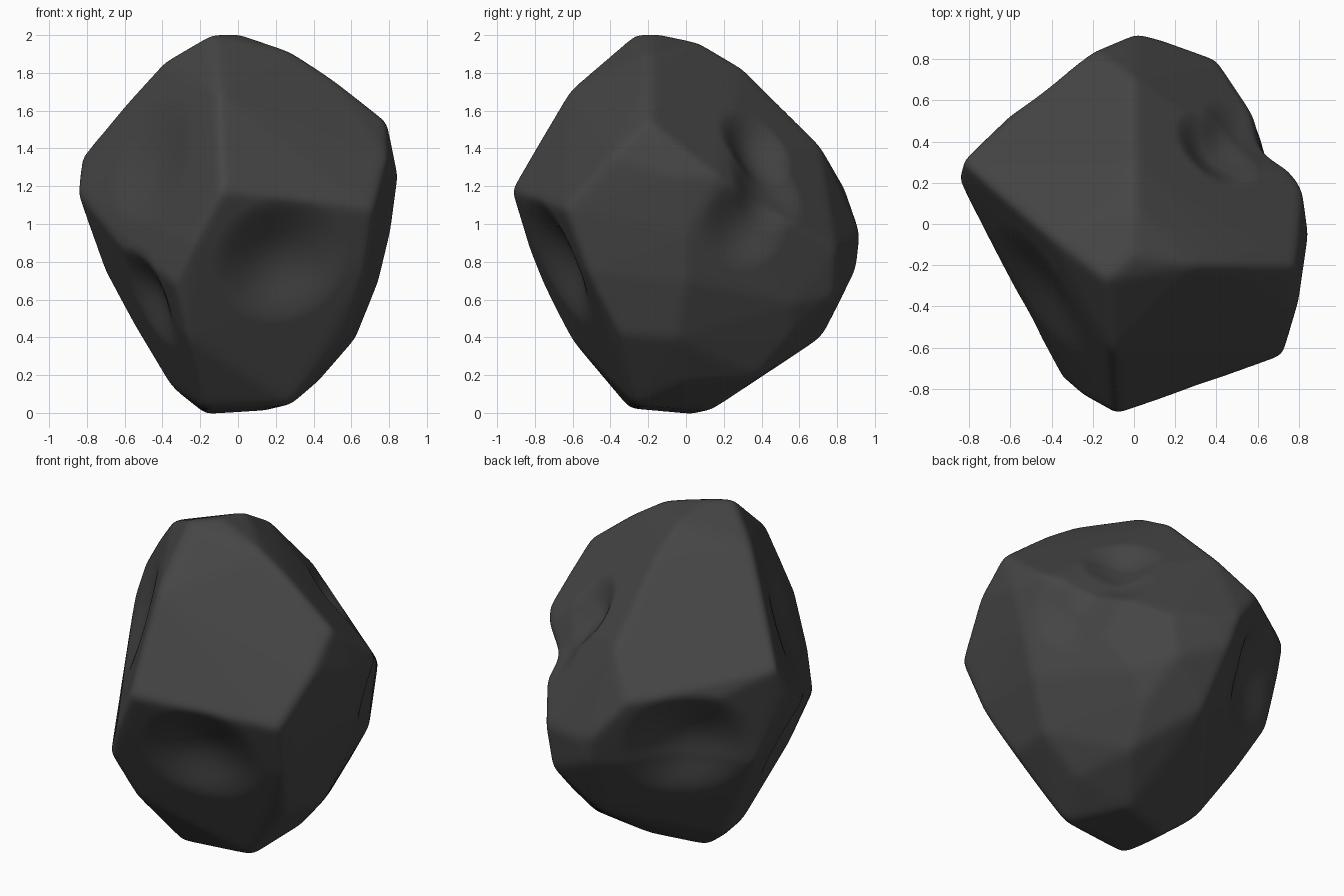
import bpy
import bmesh
from mathutils import Vector
from mathutils.bvhtree import BVHTree

cube = bpy.data.objects.get("Cube")
if cube:
    bpy.data.objects.remove(cube, do_unlink=True)

CENTRE = Vector((0, 0, 1))
WEAR_ALLOWANCE = 1.008  # corners start a little proud, then are worn back

# Ridges between the broad cleaved faces of the boulder
RIDGES = {
    "crest_to_front": [(-.14, -.27, 2), (0, -.15, 2), (-.11, -.62, 1.7), (-.09, -.925, 1.18)],
    "crest_to_left": [(.3, -.2, 1.9), (.5, -.2, 1.77), (.78, -.2, 1.55), (.84, -.05, 1.25)],
    "crest_to_right": [(-.4, -.07, 1.85), (-.6, .1, 1.63), (-.83, .3, 1.35), (-.85, .22, 1.17)],
    "crest_to_back": [(0, .08, 1.95), (0, .3, 1.82), (0, .7, 1.42), (-.19, .84, 1.18), (0, .92, .95)],
    "front_left_corner": [(.79, -.4, 1.35), (.72, -.64, 1.08), (.67, -.52, .75), (.58, -.35, .42)],
    "front_right_corner": [(-.24, -.84, .9), (-.34, -.75, .69), (-.27, -.61, .4), (-.63, -.2, .9)],
    "left_flank": [(.81, .17, 1.25), (.8, 0, .95), (.74, 0, .7), (.62, -.05, .4), (.42, 0, .17)],
    "right_flank": [(-.7, .3, .75), (-.55, .23, .47), (-.36, .13, .15), (-.6, .52, 1.2)],
    "back_corner": [(.4, .79, .87), (.15, .88, .9), (.05, .9, .77), (.1, .72, .41)],
    "back_chips": [(.36, .78, .62), (.49, .57, .58), (.4, .55, .4), (.35, .38, .2)],
    "foot": [(-.18, -.3, .03), (.28, -.27, .05), (-.17, .04, 0), (.15, .13, .02)],
}

# Scooped hollows: position, reach, depth
HOLLOWS = [
    ((.24, -.72, .8), .38, .09),
    ((-.48, -.33, 1.35), .38, .04),
    ((-.46, -.32, .62), .3, .07),
    ((-.4, .56, .87), .4, .11),
    ((.42, .38, 1.42), .25, .08),
    ((.55, .42, 1.2), .27, .06),
    ((.62, .28, 1.0), .26, .05),
]


def make_hull_tree():
    """Return a ray-castable convex hull of all the ridge points."""
    hull = bmesh.new()
    for ridge in RIDGES.values():
        for point in ridge:
            hull.verts.new(CENTRE + (Vector(point) - CENTRE) * WEAR_ALLOWANCE)
    bmesh.ops.convex_hull(hull, input=hull.verts[:])
    loose = [v for v in hull.verts if not v.link_faces]
    bmesh.ops.delete(hull, geom=loose, context="VERTS")
    tree = BVHTree.FromBMesh(hull)
    hull.free()
    return tree


def cast_to_hull(tree, direction):
    """Find where a ray leaving the centre meets the hull."""
    start = CENTRE + direction.normalized() * 4
    hit = tree.ray_cast(start, -direction.normalized())[0]
    return hit if hit is not None else CENTRE + direction * 0.5


# Dense ball shrink-wrapped onto the cleaved hull
tree = make_hull_tree()
bm = bmesh.new()
bmesh.ops.create_icosphere(bm, subdivisions=7, radius=1)
for v in bm.verts:
    v.co = cast_to_hull(tree, v.co.copy())

# Slightly worn edges
for step in range(8):
    bmesh.ops.smooth_vert(bm, verts=bm.verts[:], factor=0.5,
                          use_axis_x=True, use_axis_y=True, use_axis_z=True)

# Press the hollows inward
for position, reach, depth in HOLLOWS:
    outward = (Vector(position) - CENTRE).normalized()
    middle = cast_to_hull(tree, outward)
    for v in bm.verts:
        distance = (v.co - middle).length / reach
        if distance < 1:
            v.co -= outward * depth * (1 - distance ** 2) ** 2

bmesh.ops.recalc_face_normals(bm, faces=bm.faces[:])
mesh = bpy.data.meshes.new("boulder")
bm.to_mesh(mesh)
bm.free()
boulder = bpy.data.objects.new("boulder", mesh)
bpy.context.collection.objects.link(boulder)

# Dark stone colour
stone = bpy.data.materials.new("dark_grey_stone")
stone.use_nodes = True
colour = (.06, .06, .06, 1)
stone.diffuse_color = colour
shader = next(n for n in stone.node_tree.nodes if n.type == "BSDF_PRINCIPLED")
shader.inputs["Base Color"].default_value = colour
shader.inputs["Roughness"].default_value = 0.9
mesh.materials.append(stone)

# Smooth shading
for face in mesh.polygons:
    face.use_smooth = True
